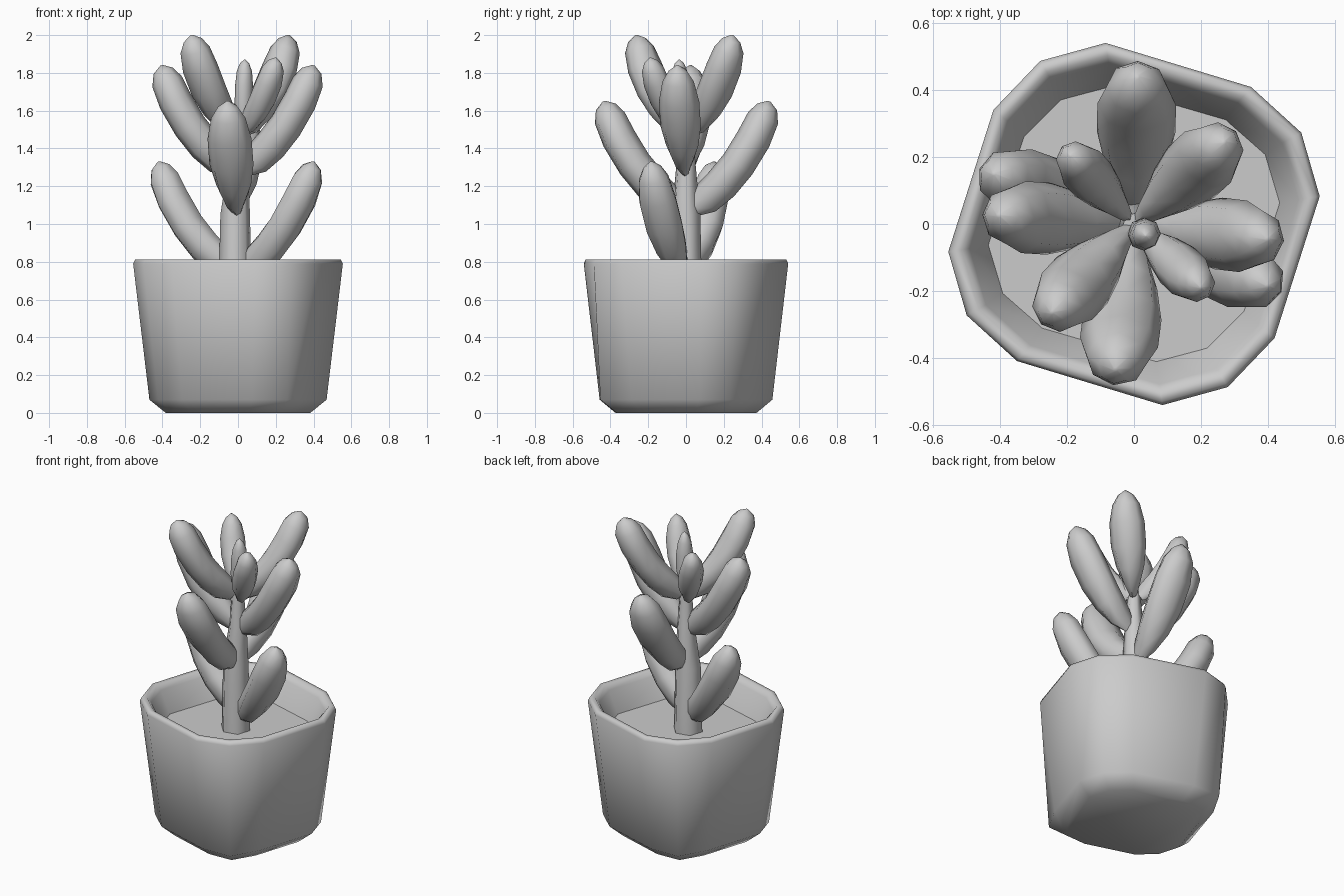
import bpy, bmesh, math
from mathutils import Vector, Matrix

if "Cube" in bpy.data.objects:
    bpy.data.objects.remove(bpy.data.objects["Cube"])

clay = bpy.data.materials.new("plain grey")
clay.use_nodes = True
GREY = (0.6, 0.6, 0.6, 1)
clay.diffuse_color = GREY
clay.node_tree.nodes["Principled BSDF"].inputs["Base Color"].default_value = GREY


def loft(name, rings, cap_start=True, cap_end=True, angle=50):
    """Skin a list of equal-length point rings into one smooth object."""
    bm = bmesh.new()
    loops = [[bm.verts.new(p) for p in ring] for ring in rings]
    n = len(rings[0])
    for a, b in zip(loops, loops[1:]):
        for i in range(n):
            j = (i + 1) % n
            bm.faces.new((a[i], a[j], b[j], b[i]))
    if cap_start:
        bm.faces.new(loops[0][::-1])
    if cap_end:
        bm.faces.new(loops[-1])
    bmesh.ops.recalc_face_normals(bm, faces=bm.faces)
    mesh = bpy.data.meshes.new(name)
    bm.to_mesh(mesh)
    bm.free()
    mesh.materials.append(clay)
    obj = bpy.data.objects.new(name, mesh)
    bpy.context.collection.objects.link(obj)
    bpy.ops.object.select_all(action="DESELECT")
    obj.select_set(True)
    bpy.context.view_layer.objects.active = obj
    bpy.ops.object.shade_smooth_by_angle(angle=math.radians(angle))


# Pot: a twisted rounded square, one corner turned four times
CORNER = [Vector((0.555, 0.085, 0)), Vector((0.50, 0.28, 0)), Vector((0.35, 0.42, 0))]


def pot_ring(scale, z, point=1.0, depth=0.975):
    """Ring of the pot; point sharpens the front and back corners."""
    pts = []
    for quarter in range(4):
        turn = Matrix.Rotation(quarter * math.pi / 2, 3, "Z")
        for i, c in enumerate(CORNER):
            p = turn @ c * scale * (point if i == 1 and quarter % 2 else 1)
            pts.append((p.x, p.y * depth, z))
    return pts


loft("pot", [pot_ring(0.69, 0, 1.09), pot_ring(0.845, 0.07, 1.1),
             pot_ring(1, 0.79), pot_ring(0.98, 0.812), pot_ring(0.93, 0.812),
             pot_ring(0.885, 0.78), pot_ring(0.77, 0.62, depth=0.94)],
     cap_end=False, angle=75)
loft("soil", [pot_ring(0.79, 0.64, depth=0.94)], cap_start=False, angle=30)


# Stem: tapered six-sided stalk
def stem_ring(x, z, r):
    return [(x + r * math.cos(k * math.pi / 3 + 0.2), r * math.sin(k * math.pi / 3 + 0.2), z)
            for k in range(6)]


loft("stem", [stem_ring(-0.015, 0.60, 0.09), stem_ring(-0.015, 1.05, 0.08),
              stem_ring(0, 1.3, 0.055), stem_ring(0, 1.54, 0.035)], angle=70)

# Leaf outline: position along the leaf, relative width, relative thickness
OUTLINE = [(0, 0.22, 0.5), (0.13, 0.48, 0.92), (0.3, 0.8, 1), (0.5, 1, 1),
           (0.72, 1, 1), (0.88, 0.78, 0.92), (0.96, 0.45, 0.6), (1, 0.06, 0.08)]


def leaf(name, base_z, tip, width, thick):
    """Plump leaf curving outward and upward from the stem to its tip."""
    tip = Vector(tip)
    out = Vector((tip.x, tip.y, 0)).normalized()
    side = Vector((-out.y, out.x, 0))
    base = out * 0.03 + Vector((0, 0, base_z))
    reach, rise = (tip - base).dot(out), tip.z - base_z
    bend = base + out * reach * 0.7 + Vector((0, 0, rise * 0.33))
    rings = []
    for t, wide, deep in OUTLINE:
        centre = base.lerp(bend, t).lerp(bend.lerp(tip, t), t)
        along = (bend.lerp(tip, t) - base.lerp(bend, t)).normalized()
        normal = along.cross(side)
        rings.append([centre + side * math.cos(a) * wide * width / 2
                      + normal * math.sin(a) * deep * thick / 2
                      for a in (k * math.pi / 4 for k in range(8))])
    loft(name, rings, angle=60)


# Leaves in roughly opposite pairs, from the soil upward
PAIRS = [
    ("low_leaf", 0.75, 1.33, (0.4, -0.185), (-0.42, 0.15), 0.215, 0.18),
    ("middle_leaf", 1.08, 1.65, (-0.055, -0.435), (0.01, 0.44), 0.235, 0.185),
    ("upper_leaf", 1.29, 1.84, (0.4, -0.045), (-0.405, 0.025), 0.215, 0.18),
    ("top_leaf", 1.5, 2.0, (0.27, 0.245), (-0.245, -0.265), 0.205, 0.17),
    ("small_leaf", 1.5, 1.88, (0.2, -0.19), (-0.19, 0.205), 0.145, 0.13),
]
for name, base_z, tip_z, tip_a, tip_b, width, thick in PAIRS:
    leaf(name + "_a", base_z, (*tip_a, tip_z), width, thick)
    leaf(name + "_b", base_z, (*tip_b, tip_z), width, thick)

# Young central shoot
leaf("centre_shoot", 1.48, (0.035, -0.035, 1.87), 0.1, 0.09)
